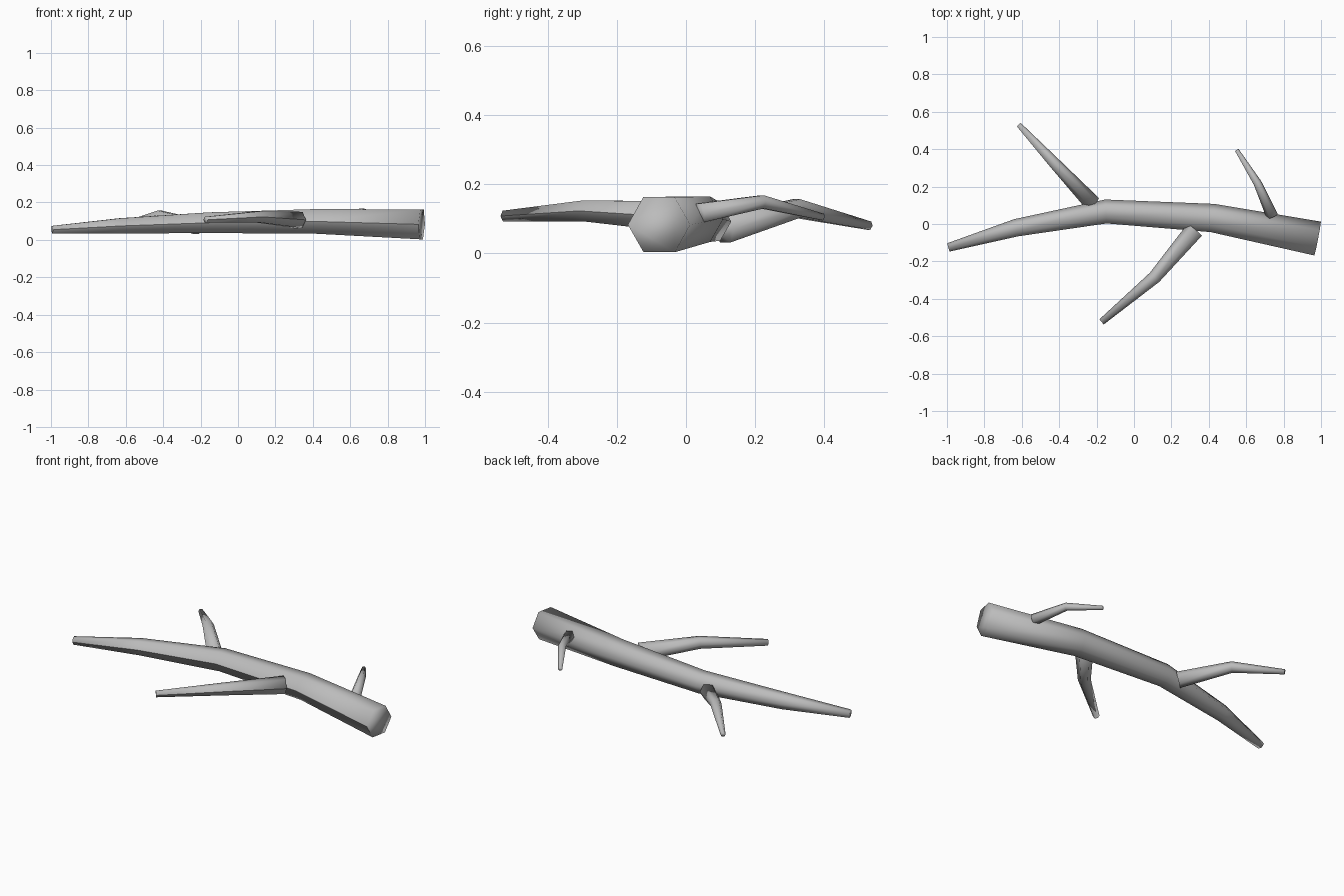
import bpy, bmesh, math
from mathutils import Vector

cube = bpy.data.objects.get("Cube")
if cube:
    bpy.data.objects.remove(cube, do_unlink=True)

# One grey bark colour
bark = bpy.data.materials.new("grey_bark")
bark.use_nodes = True
color = (0.5, 0.5, 0.5, 1)
bark.diffuse_color = color
bark.node_tree.nodes["Principled BSDF"].inputs["Base Color"].default_value = color

SIDES = 6


def limb(name, path):
    """Tapered six-sided limb through (x, y, z, radius) stations."""
    pts = [Vector(p[:3]) for p in path]
    bm = bmesh.new()
    rings = []
    for i, (p, station) in enumerate(zip(pts, path)):
        # cross-section square to the average direction of the path
        along = Vector()
        if i > 0:
            along += (p - pts[i - 1]).normalized()
        if i < len(pts) - 1:
            along += (pts[i + 1] - p).normalized()
        along.normalize()
        side = along.cross(Vector((0, 0, 1))).normalized()
        up = side.cross(along)
        ring = []
        for k in range(SIDES):
            a = math.tau * k / SIDES
            ring.append(bm.verts.new(p + station[3] * (math.cos(a) * side + math.sin(a) * up)))
        rings.append(ring)
    for r0, r1 in zip(rings, rings[1:]):
        for k in range(SIDES):
            n = (k + 1) % SIDES
            bm.faces.new((r0[k], r0[n], r1[n], r1[k]))
    bm.faces.new(rings[0])
    bm.faces.new(rings[-1])
    bmesh.ops.recalc_face_normals(bm, faces=bm.faces)
    for f in bm.faces:
        f.smooth = True

    # Crease along the ridge facing the front
    ridge = min(range(SIDES), key=lambda k: rings[0][k].co.y)
    below = min(((ridge + 1) % SIDES, (ridge - 1) % SIDES), key=lambda k: rings[0][k].co.z)
    for r0, r1 in zip(rings, rings[1:]):
        bm.edges.get((r0[ridge], r1[ridge])).smooth = False
    for ring in (rings[0], rings[-1]):
        bm.edges.get((ring[ridge], ring[below])).smooth = False

    mesh = bpy.data.meshes.new(name)
    bm.to_mesh(mesh)
    bm.free()
    mesh.materials.append(bark)
    obj = bpy.data.objects.new(name, mesh)
    bpy.context.collection.objects.link(obj)
    return obj


# Main bough, thick end to thin end
limb("main_bough", [
    (0.982, -0.078, 0.083, 0.092),
    (0.42, 0.032, 0.099, 0.076),
    (-0.15, 0.067, 0.092, 0.064),
    (-0.63, -0.02, 0.075, 0.047),
    (-0.992, -0.125, 0.055, 0.023),
])

# Side twigs, each bent once
limb("front_twig", [
    (0.325, -0.03, 0.107, 0.05),
    (0.11, -0.285, 0.123, 0.035),
    (-0.173, -0.523, 0.108, 0.018),
])
limb("back_right_twig", [
    (-0.22, 0.108, 0.07, 0.045),
    (-0.42, 0.32, 0.13, 0.031),
    (-0.615, 0.53, 0.08, 0.014),
])
limb("back_left_twig", [
    (0.74, 0.04, 0.117, 0.032),
    (0.66, 0.22, 0.149, 0.022),
    (0.55, 0.395, 0.105, 0.011),
])
